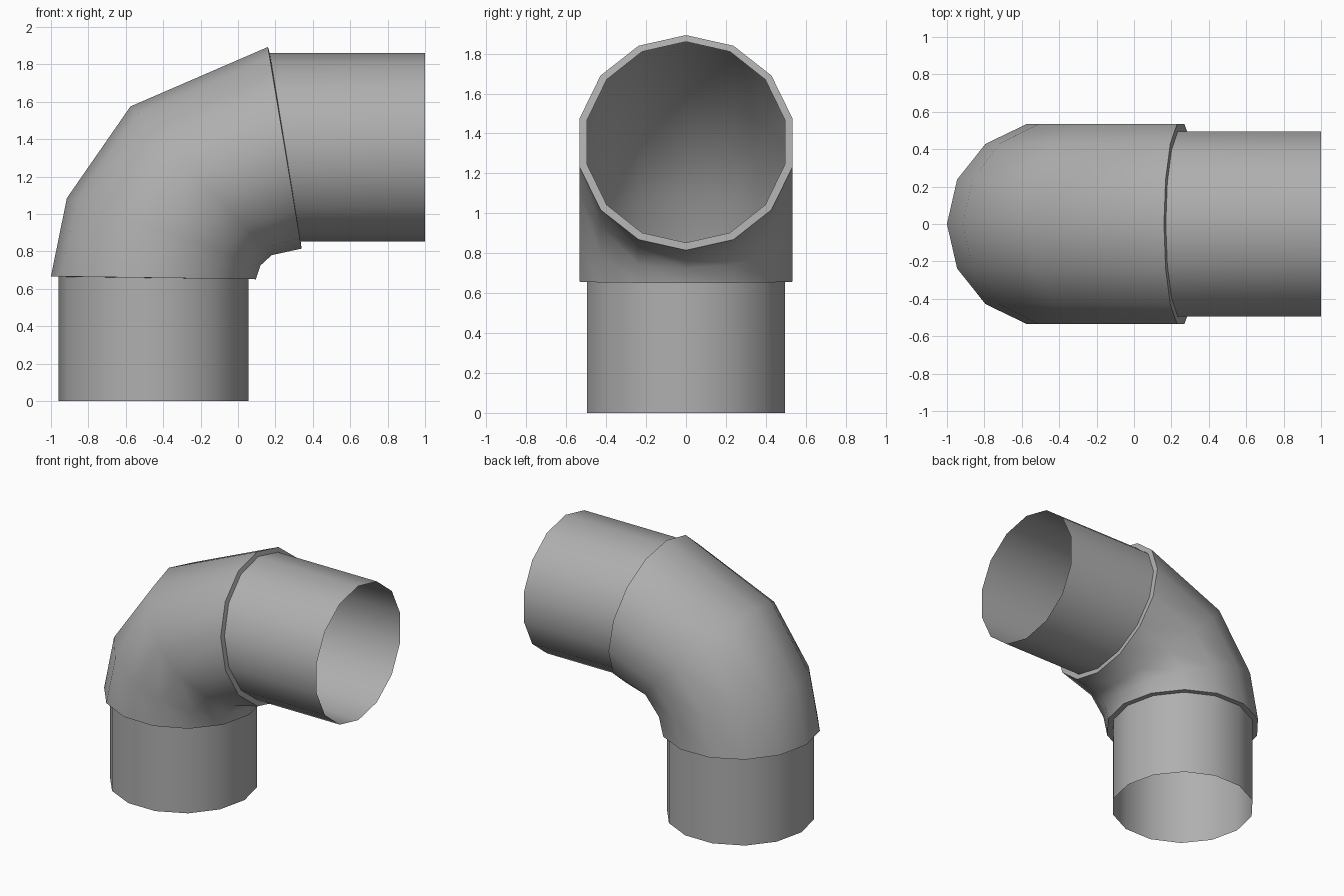
import bpy, bmesh, math
from mathutils import Vector

if "Cube" in bpy.data.objects:
    bpy.data.objects.remove(bpy.data.objects["Cube"])

SIDES = 14
PIPE_R, ELBOW_R = 0.508, 0.548

# Cross-sections along the pipe: outer point (x, z), inner point (x, z), y radius
SECTIONS = [
    ((-0.96, 0.0), (0.055, 0.0), PIPE_R),         # open lower end
    ((-0.96, 0.665), (0.055, 0.652), PIPE_R),     # lower pipe meets collar
    ((-1.0, 0.667), (0.095, 0.651), ELBOW_R),     # elbow start
    ((-0.915, 1.085), (0.12, 0.725), ELBOW_R),
    ((-0.575, 1.575), (0.18, 0.78), ELBOW_R),
    ((0.16, 1.893), (0.34, 0.815), ELBOW_R),      # elbow end
    ((0.17, 1.86), (0.335, 0.853), PIPE_R),       # collar meets side pipe
    ((1.0, 1.86), (1.0, 0.853), PIPE_R),          # open side end
]


def add_ring(bm, outer, inner, ry):
    o, i = Vector((outer[0], 0, outer[1])), Vector((inner[0], 0, inner[1]))
    centre, half = (o + i) / 2, (o - i) / 2
    angles = [2 * math.pi * k / SIDES for k in range(SIDES)]
    return [bm.verts.new(centre + half * math.cos(a) + Vector((0, ry * math.sin(a), 0)))
            for a in angles]


# One continuous shell: lower pipe, stepped elbow, side pipe
bm = bmesh.new()
rings = [add_ring(bm, *s) for s in SECTIONS]
for lo, up in zip(rings, rings[1:]):
    for k in range(SIDES):
        n = (k + 1) % SIDES
        bm.faces.new((lo[k], up[k], up[n], lo[n]))

mesh = bpy.data.meshes.new("elbow_pipe")
bm.to_mesh(mesh)
bm.free()
pipe = bpy.data.objects.new("elbow_pipe", mesh)
bpy.context.collection.objects.link(pipe)

# Darker grey metal
grey = bpy.data.materials.new("dark_grey")
grey.diffuse_color = (0.43, 0.43, 0.43, 1)
grey.use_nodes = True
grey.node_tree.nodes["Principled BSDF"].inputs["Base Color"].default_value = grey.diffuse_color
mesh.materials.append(grey)

# Smooth sides, crisp collar steps
bpy.context.view_layer.objects.active = pipe
pipe.select_set(True)
bpy.ops.object.shade_smooth_by_angle(angle=math.radians(40))
